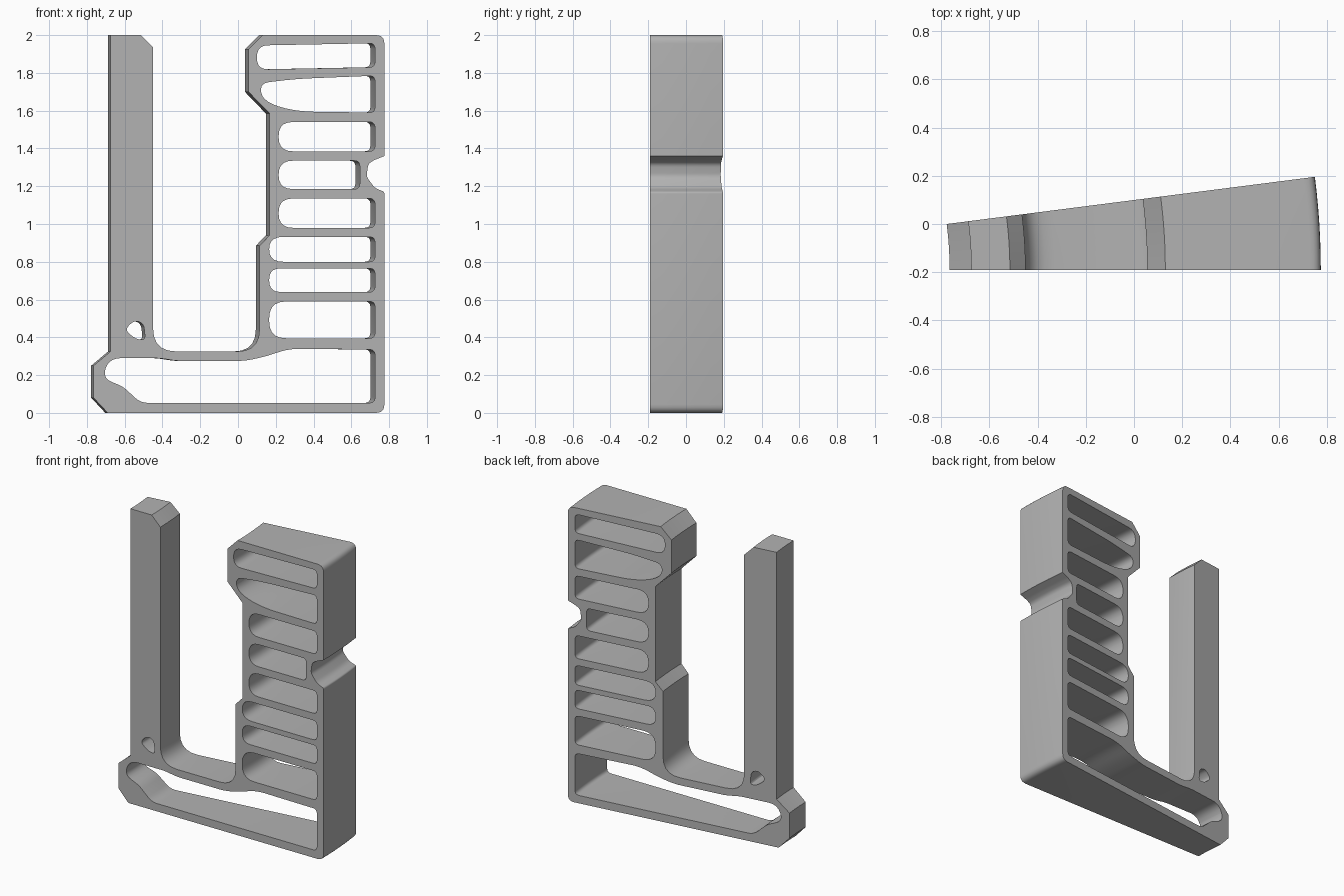
import bpy
import bmesh
from math import radians
from mathutils import Matrix, Vector

cube = bpy.data.objects.get("Cube")
if cube:
    bpy.data.objects.remove(cube, do_unlink=True)

# The body is a flat profile swept a few degrees round a distant vertical axis
AXIS = Vector((-2.26, -0.19, 0))
SWEEP = radians(7.3)
SLICES = 6
WALL = 0.725  # inner face of the outer wall


def rounded(corners, steps=5):
    """Turn (x, z, radius) corners into a loop with soft corners."""
    loop = []
    count = len(corners)
    for i, (x, z, radius) in enumerate(corners):
        here = Vector((x, z))
        if not radius:
            loop.append(here)
            continue
        before = Vector(corners[i - 1][:2]) - here
        after = Vector(corners[(i + 1) % count][:2]) - here
        start = here + before.normalized() * min(radius, before.length * 0.49)
        end = here + after.normalized() * min(radius, after.length * 0.49)
        for s in range(steps + 1):
            t = s / steps
            loop.append(start * (1 - t) ** 2 + here * 2 * t * (1 - t) + end * t * t)
    return loop


def slot(left, bottom, top, right=WALL, nose=0.075, drop=0.0):
    """Window with a blunt nose on the left and small radii on the right."""
    return rounded([
        (left, bottom - drop, nose), (right, bottom, 0.03),
        (right, top, 0.03), (left, top - drop, nose),
    ])


def sweep_profile(name, loops, material):
    """Sweep an outline with holes round the axis and cap both ends."""
    bm = bmesh.new()
    end_edges = {0: [], SLICES: []}
    for loop in loops:
        rings = []
        for s in range(SLICES + 1):
            turn = Matrix.Rotation(SWEEP * s / SLICES, 3, "Z")
            rings.append([
                bm.verts.new(AXIS + turn @ Vector((p.x - AXIS.x, 0, p.y)))
                for p in loop
            ])
        count = len(loop)
        for a, b in zip(rings, rings[1:]):
            for i in range(count):
                j = (i + 1) % count
                bm.faces.new((a[i], a[j], b[j], b[i]))
        for s, edges in end_edges.items():
            ring = rings[s]
            edges += [bm.edges.get((ring[i - 1], ring[i])) for i in range(count)]
    for s, edges in end_edges.items():
        turn = Matrix.Rotation(SWEEP * s / SLICES, 3, "Z")
        bmesh.ops.triangle_fill(
            bm, edges=edges, use_beauty=True, use_dissolve=False,
            normal=turn @ Vector((0, -1, 0)))
    bmesh.ops.recalc_face_normals(bm, faces=bm.faces[:])
    mesh = bpy.data.meshes.new(name)
    bm.to_mesh(mesh)
    bm.free()
    mesh.materials.append(material)
    obj = bpy.data.objects.new(name, mesh)
    bpy.context.collection.objects.link(obj)
    bpy.context.view_layer.objects.active = obj
    obj.select_set(True)
    bpy.ops.object.shade_smooth_by_angle(angle=radians(25))
    return obj


grey = bpy.data.materials.new("plain grey")
grey.use_nodes = True
colour = (0.45, 0.45, 0.45, 1)
grey.diffuse_color = colour
grey.node_tree.nodes["Principled BSDF"].inputs["Base Color"].default_value = colour

# Outer outline: foot, notched outer wall, ribbed column, channel, thin post
foot_and_wall = [(-0.69, 0, 0), (0.775, 0, 0.045)]
notch = [
    (0.775, 1.17, 0.01), (0.725, 1.19, 0.02), (0.68, 1.25, 0.02),
    (0.69, 1.32, 0.02), (0.725, 1.34, 0.01), (0.775, 1.36, 0),
]
column = [
    (0.775, 2, 0.045), (0.13, 2, 0), (0.055, 1.925, 0), (0.055, 1.7, 0),
    (0.167, 1.585, 0), (0.167, 0.94, 0), (0.114, 0.885, 0),
]
channel = [(0.114, 0.325, 0.12), (-0.45, 0.325, 0.125)]
post = [(-0.45, 1.935, 0), (-0.515, 2, 0), (-0.675, 2, 0), (-0.675, 0.325, 0)]
heel = [(-0.765, 0.25, 0), (-0.765, 0.08, 0)]
outline = rounded(foot_and_wall + notch + column + channel + post + heel)

# Windows between the ribs of the column
windows = [
    slot(0.10, 1.83, 1.957, nose=0.06, drop=0.012),
    rounded([(0.3, 1.595, 0.12), (WALL, 1.59, 0.03), (WALL, 1.785, 0.03),
             (0.3, 1.768, 0.1), (0.115, 1.745, 0.05), (0.13, 1.65, 0.09)]),
    slot(0.215, 1.385, 1.54),
    slot(0.215, 1.135 + 0.05, 1.335, right=0.645),
    slot(0.215, 0.98, 1.135),
    slot(0.165, 0.8, 0.932),
    slot(0.165, 0.64, 0.765, nose=0.06),
    slot(0.165, 0.395, 0.59, nose=0.09),
]

# Long window through the foot
foot_window = rounded([
    (-0.515, 0.053, 0.04), (WALL, 0.053, 0.03), (WALL, 0.335, 0.03),
    (0.27, 0.34, 0.06), (0.15, 0.3, 0.04), (0.04, 0.275, 0.05),
    (-0.33, 0.275, 0.04), (-0.41, 0.29, 0.04), (-0.68, 0.29, 0.06),
    (-0.72, 0.185, 0.06), (-0.61, 0.14, 0.03),
])

# Small eyelet at the root of the post
eyelet = rounded([
    (-0.6, 0.44, 0.03), (-0.55, 0.49, 0.03), (-0.5, 0.475, 0.03),
    (-0.49, 0.385, 0.03), (-0.54, 0.39, 0.03),
])

sweep_profile("ribbed_sector_body", [outline] + windows + [foot_window, eyelet], grey)
